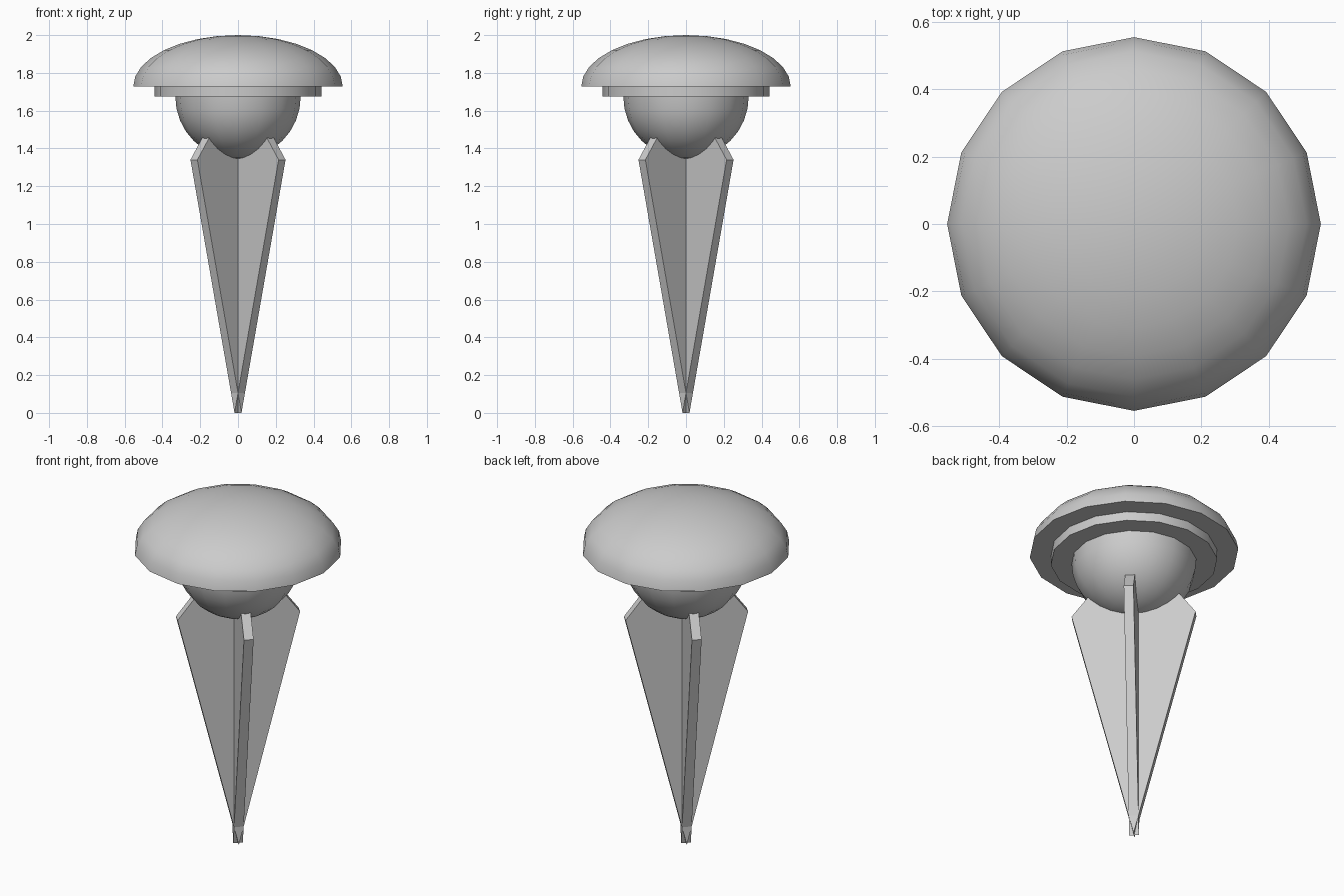
import bpy
import bmesh
from math import sin, cos, pi, radians
from mathutils import Matrix

SIDES = 16

old = bpy.data.objects.get("Cube")
if old:
    bpy.data.objects.remove(old, do_unlink=True)

grey = bpy.data.materials.new("plain grey")
grey.use_nodes = True
colour = (0.6, 0.6, 0.6, 1)
grey.diffuse_color = colour
grey.node_tree.nodes["Principled BSDF"].inputs["Base Color"].default_value = colour


def finish(name, bm, smooth=True):
    bmesh.ops.recalc_face_normals(bm, faces=bm.faces)
    mesh = bpy.data.meshes.new(name)
    bm.to_mesh(mesh)
    bm.free()
    mesh.materials.append(grey)
    obj = bpy.data.objects.new(name, mesh)
    bpy.context.collection.objects.link(obj)
    if smooth:
        bpy.ops.object.select_all(action="DESELECT")
        obj.select_set(True)
        bpy.context.view_layer.objects.active = obj
        bpy.ops.object.shade_smooth_by_angle(angle=radians(30))
    return obj


def lathe(name, profile):
    """Turn a (radius, height) profile around z; close the ends flat or to a point."""
    bm = bmesh.new()
    rings = []
    for r, z in profile:
        if r < 1e-4:
            rings.append([bm.verts.new((0, 0, z))] * SIDES)
        else:
            turns = [2 * pi * i / SIDES for i in range(SIDES)]
            rings.append([bm.verts.new((r * cos(a), r * sin(a), z)) for a in turns])
    for low, high in zip(rings, rings[1:]):
        for i in range(SIDES):
            j = (i + 1) % SIDES
            corners = dict.fromkeys((low[i], low[j], high[j], high[i]))
            bm.faces.new(list(corners))
    for end in (rings[0], rings[-1]):
        if end[0] is not end[1]:
            bm.faces.new(end)
    return finish(name, bm)


def half_ellipse(radius, base, height, steps=8):
    angles = [pi / 2 * i / steps for i in range(steps + 1)]
    return [(radius * cos(a), base + height * sin(a)) for a in angles]


def blade(name, turn, thickness=0.052):
    """Flat pointed plate standing through the centre line."""
    half = [(0.33, 1.34), (0.243, 1.455)]
    outline = [(0, 0)] + half + [(-x, z) for x, z in reversed(half)]
    bm = bmesh.new()
    face = bm.faces.new([bm.verts.new((x, -thickness / 2, z)) for x, z in outline])
    solid = bmesh.ops.extrude_face_region(bm, geom=[face])
    moved = [v for v in solid["geom"] if isinstance(v, bmesh.types.BMVert)]
    bmesh.ops.translate(bm, vec=(0, thickness, 0), verts=moved)
    bmesh.ops.rotate(bm, cent=(0, 0, 0), matrix=Matrix.Rotation(turn, 3, "Z"), verts=bm.verts)
    return finish(name, bm, smooth=False)


# Domed cap, the collar under it and the round bowl
lathe("domed_cap", half_ellipse(0.555, 1.727, 0.273))
lathe("collar", [(0.443, 1.675), (0.443, 1.727)])
lathe("bowl", half_ellipse(0.332, 1.675, -0.332))

# Crossed blades of the pointed stem
blade("stem_blade_a", radians(45))
blade("stem_blade_b", radians(-45))
